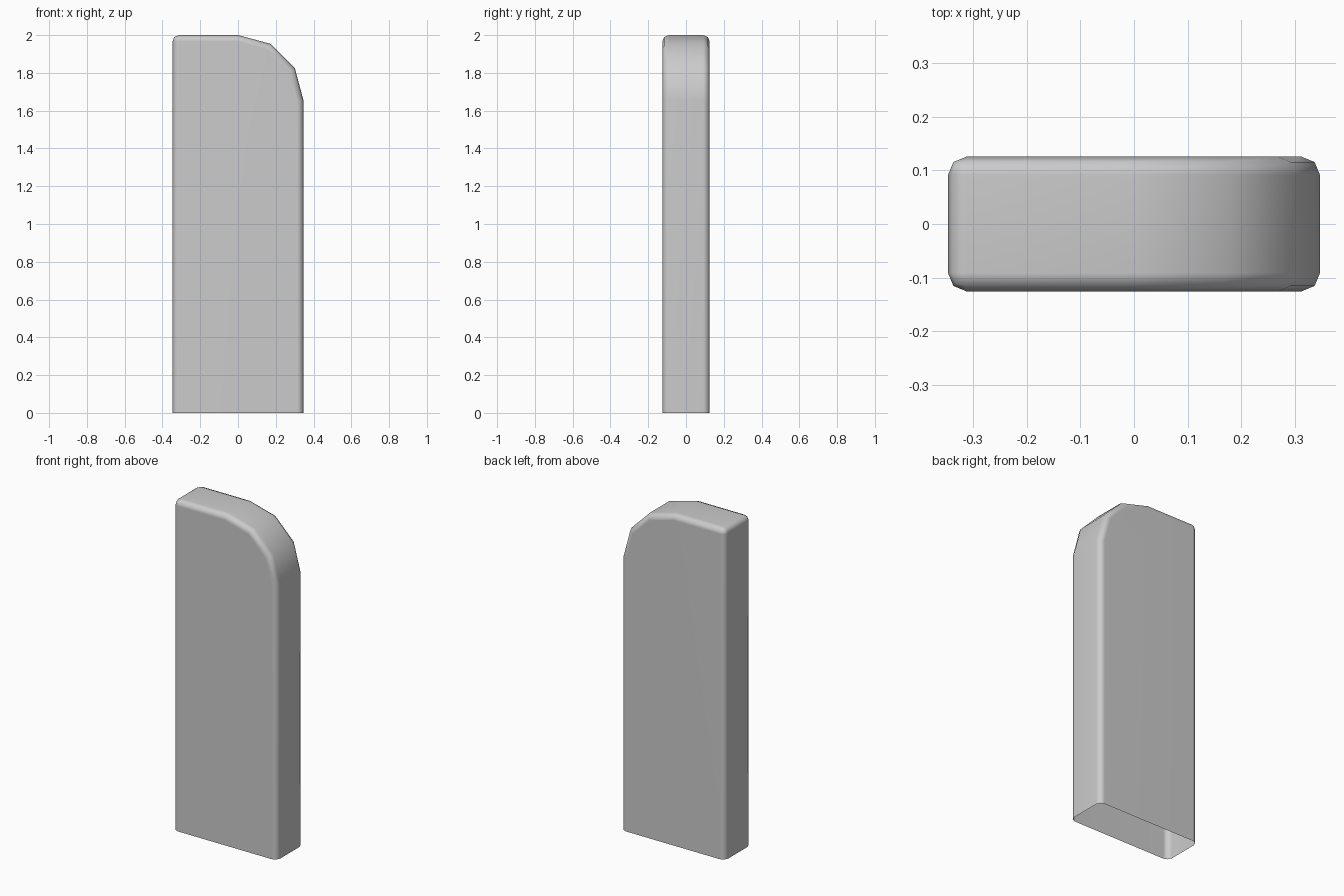
import bpy, bmesh, math

if "Cube" in bpy.data.objects:
    bpy.data.objects.remove(bpy.data.objects["Cube"])

W, D, H = 0.347, 0.1255, 2.0   # half width, half depth, height
BEVEL = 0.034

# Slab outline in x/z: square left corner, three-step quarter arc on the right
outline = [(-W, 0), (W, 0)]
for i in range(4):
    a = math.radians(30 * i)
    outline.append((W * math.cos(a), H - W + W * math.sin(a)))
outline.append((-W, H))

bm = bmesh.new()
front = [bm.verts.new((x, -D, z)) for x, z in outline]
back = [bm.verts.new((x, D, z)) for x, z in outline]
bm.faces.new(front)
bm.faces.new(back[::-1])
n = len(outline)
for i in range(n):
    j = (i + 1) % n
    bm.faces.new((front[j], front[i], back[i], back[j]))
bmesh.ops.recalc_face_normals(bm, faces=bm.faces)


# Round the front and back rims and the square top corner, not the base or arc steps
def is_rounded(edge):
    a, b = (v.co for v in edge.verts)
    if max(a.z, b.z) < 0.001:
        return False
    across = abs(a.y - b.y) > 0.01
    return not across or a.x < -W + 0.001


bmesh.ops.bevel(bm, geom=[e for e in bm.edges if is_rounded(e)], offset=BEVEL,
                offset_type='OFFSET', segments=2, profile=0.5, affect='EDGES',
                clamp_overlap=True)

# Open underside
base = [f for f in bm.faces if all(v.co.z < 0.001 for v in f.verts)]
bmesh.ops.delete(bm, geom=base, context='FACES')
for f in bm.faces:
    f.smooth = True

mesh = bpy.data.meshes.new("rounded_slab")
bm.to_mesh(mesh)
bm.free()
slab = bpy.data.objects.new("rounded_slab", mesh)
bpy.context.collection.objects.link(slab)

# Keep the broad faces flat while the rims shade smoothly
weighted = slab.modifiers.new("weighted_normals", 'WEIGHTED_NORMAL')
weighted.weight = 50
